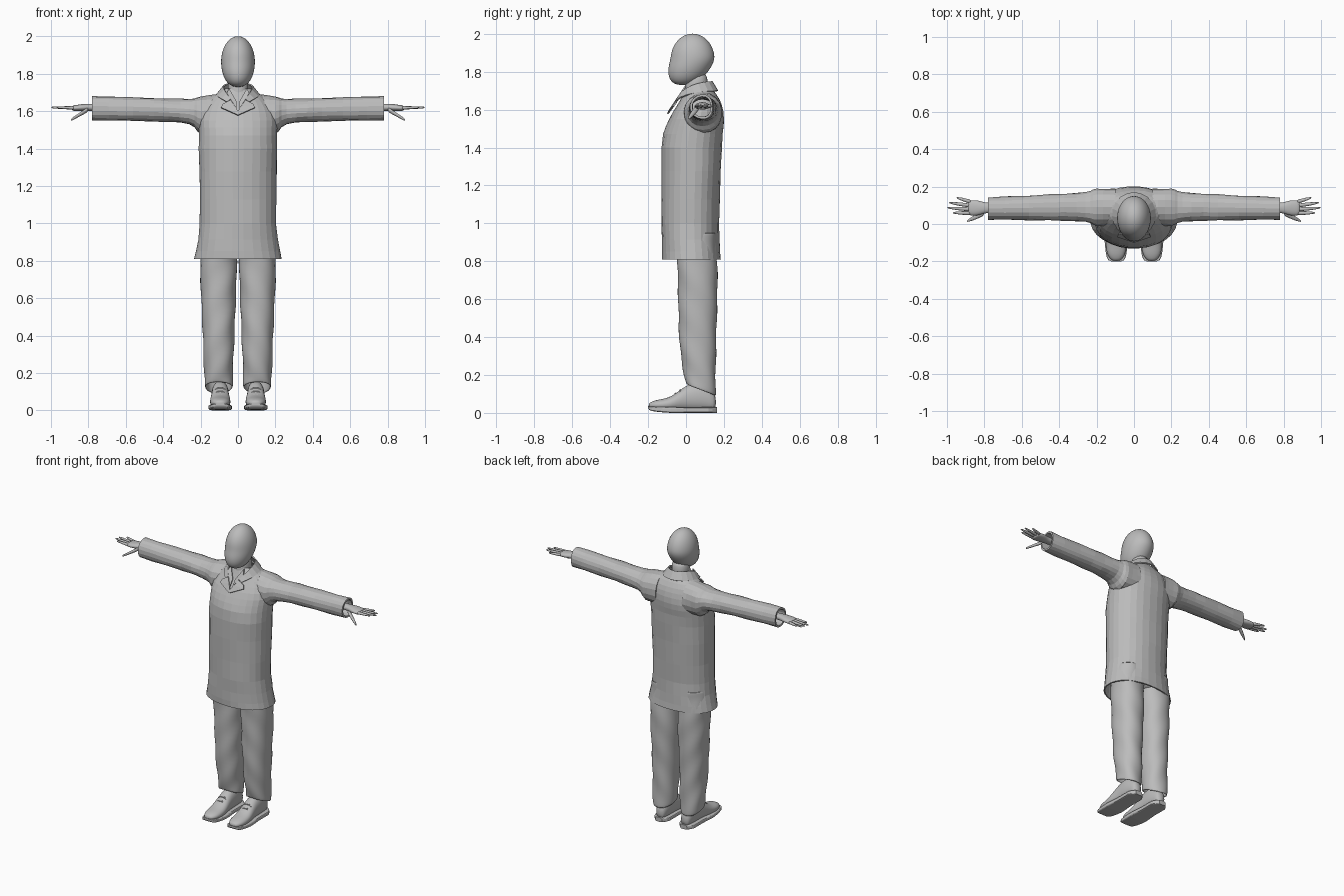
import bpy
import bmesh
from math import sin, cos, pi, radians, copysign

default = bpy.data.objects.get("Cube")
if default:
    bpy.data.objects.remove(default, do_unlink=True)

grey = bpy.data.materials.new("plain grey")
grey.use_nodes = True
COLOUR = (0.5, 0.5, 0.5, 1)
grey.diffuse_color = COLOUR
grey.node_tree.nodes["Principled BSDF"].inputs["Base Color"].default_value = COLOUR


def finish(name, bm, smooth=False, mirror=False, thick=0, subdivide=False):
    """Turn a bmesh into a finished object with its modifiers."""
    bmesh.ops.recalc_face_normals(bm, faces=bm.faces)
    for face in bm.faces:
        face.smooth = smooth
    mesh = bpy.data.meshes.new(name)
    bm.to_mesh(mesh)
    bm.free()
    mesh.materials.append(grey)
    obj = bpy.data.objects.new(name, mesh)
    bpy.context.collection.objects.link(obj)
    if mirror:
        obj.modifiers.new("Mirror", "MIRROR")
    if thick:
        solid = obj.modifiers.new("Thickness", "SOLIDIFY")
        solid.thickness = thick
        solid.offset = -1
    if subdivide:
        obj.modifiers.new("Subdivision", "SUBSURF").levels = 1


def sample(keys, f):
    """Read a smooth curve through evenly spaced keys, without overshoot."""
    if not isinstance(keys, (tuple, list)):
        return keys
    last = len(keys) - 1
    i = min(int(f * last), last - 1)
    t = f * last - i
    before, start, end, after = (keys[max(0, min(last, i + k))] for k in (-1, 0, 1, 2))
    slope_in, slope_out = (end - before) / 2, (after - start) / 2
    ease = t * t * (3 - 2 * t)
    value = (start + (end - start) * ease + slope_in * t * (1 - t) ** 2
             - slope_out * t * t * (1 - t))
    return max(min(start, end), min(max(start, end), value))


def loft(name, axis, along, middle, half, low, high, rings=12, sides=16,
         power=2.2, caps=True, ripple=0, tilt=0, **options):
    """Skin rounded rings along an axis; each measure is a constant or curve keys."""
    bm = bmesh.new()
    loops = []
    for r in range(rings):
        f = r / (rings - 1)
        at, mid, wide, bottom, top = (sample(k, f) for k in (along, middle, half, low, high))
        loop = []
        for i in range(sides):
            angle = 2 * pi * (i + 0.5) / sides
            c, s = cos(angle), sin(angle)
            u = copysign(abs(c) ** (2 / power), c)
            v = copysign(abs(s) ** (2 / power), s)
            fold = ripple * sin(3 * angle + 30 * at)
            a = mid + u * (wide + fold)
            b = (bottom + top) / 2 + v * ((top - bottom) / 2 + fold)
            p = at - tilt * v * (1 - f) ** 6
            loop.append(bm.verts.new({"x": (p, a, b), "y": (a, p, b), "z": (a, b, p)}[axis]))
        loops.append(loop)
    for one, two in zip(loops, loops[1:]):
        for i in range(sides):
            j = (i + 1) % sides
            bm.faces.new((one[i], one[j], two[j], two[i]))
    if caps:
        bm.faces.new(loops[0])
        bm.faces.new(loops[-1])
    finish(name, bm, **options)


def strip(name, inner, outer):
    """Mirrored strip of cloth between two edges."""
    bm = bmesh.new()
    tops = [bm.verts.new(p) for p in inner]
    lows = [bm.verts.new(p) for p in outer]
    for i in range(len(tops) - 1):
        bm.faces.new((tops[i], lows[i], lows[i + 1], tops[i + 1]))
    finish(name, bm, mirror=True, thick=0.008)


def collar_edge(radius, centre, depth, height, drop):
    """Edge that runs round the neck from the back and falls towards the chest."""
    edge = []
    for i in range(9):
        angle = radians(150) * i / 8
        edge.append((radius * sin(angle), centre + depth * cos(angle),
                     height - drop * (i / 8) ** 3))
    return edge


SOFT = dict(smooth=True, subdivide=True)

# Head: an egg whose lower half moves forward into the jaw
heights = [sin(radians(angle)) for angle in range(-85, 86, 10)]
swell = [(1 - t * t) ** (0.4 if t < 0 else 0.5) for t in heights]
centres = [0.035 + 0.05 * min(t, 0) for t in heights]
loft("head", "z",
     along=[1.865 + 0.136 * t for t in heights],
     middle=0,
     half=[0.092 * s for s in swell],
     low=[c - 0.118 * s for c, s in zip(centres, swell)],
     high=[c + 0.118 * s for c, s in zip(centres, swell)],
     rings=len(heights), sides=20, power=2, **SOFT)
loft("neck", "z", along=(1.6, 1.8), middle=0, half=0.056,
     low=(-0.02, 0), high=0.115, rings=4, **SOFT)

# Long coat body, open at the hem
loft("coat_body", "z",
     along=(0.81, 1, 1.4, 1.55, 1.65, 1.72),
     middle=0,
     half=(0.235, 0.205, 0.21, 0.21, 0.17, 0.07),
     low=(-0.125, -0.13, -0.13, -0.09, -0.03, 0),
     high=(0.185, 0.175, 0.19, 0.2, 0.18, 0.13),
     rings=16, sides=28, caps=False, ripple=0.0015, thick=0.008)

# Sleeves, open at the cuffs
loft("sleeves", "x",
     along=(0.1, 0.2, 0.26, 0.45, 0.78),
     middle=(0.09, 0.09, 0.09, 0.083),
     half=(0.1, 0.1, 0.08, 0.07, 0.06),
     low=(1.48, 1.48, 1.53, 1.545, 1.55),
     high=(1.69, 1.68, 1.665, 1.67, 1.68),
     rings=13, sides=18, caps=False, ripple=0.002, mirror=True, thick=0.012)

# Folded collar, lapels and shirt collar
strip("coat_collar", collar_edge(0.08, 0.04, 0.1, 1.75, 0.085),
      collar_edge(0.118, 0.05, 0.12, 1.7, 0.05))
strip("lapels",
      [(0.04, -0.05, 1.66), (0.02, -0.07, 1.63), (0, -0.09, 1.6)],
      [(0.08, -0.055, 1.64), (0.09, -0.07, 1.62), (0, -0.1, 1.58)])
strip("shirt_collar",
      [(0.05, 0, 1.72), (0.01, -0.04, 1.65)],
      [(0.06, -0.02, 1.69), (0.01, -0.07, 1.61)])

# Hands
loft("palms", "x", along=(0.72, 0.79, 0.84, 0.89), middle=0.086,
     half=(0.028, 0.028, 0.043, 0.04), low=1.6, high=(1.64, 1.64, 1.63),
     rings=7, sides=12, mirror=True, **SOFT)


def digit(name, root, tip, radius):
    """Tapered finger running outward from the palm."""
    (x, y, z), (tip_x, tip_y, tip_z) = root, tip
    loft(name, "x", along=(x, tip_x), middle=(y, tip_y), half=(radius, radius, radius / 3),
         low=(z - radius, tip_z - radius / 2), high=(z + radius, tip_z + radius / 2),
         rings=5, sides=8, power=2, mirror=True, **SOFT)


reach = {"index": 0.97, "middle": 1, "ring": 0.99, "little": 0.95}
for i, (finger, tip_x) in enumerate(reach.items()):
    digit(finger + "_fingers", (0.87, 0.058 + 0.02 * i, 1.617),
          (tip_x, 0.06 + 0.027 * i, 1.62), 0.011)
digit("thumbs", (0.8, 0.06, 1.61), (0.895, 0.014, 1.552), 0.015)

# Trousers with a slanted open hem, and the hips that close them
loft("trouser_legs", "z",
     along=(0.12, 0.95),
     middle=0.104,
     half=(0.075, 0.084, 0.098, 0.1),
     low=(0, -0.035, -0.045, -0.055),
     high=(0.157, 0.16, 0.168, 0.155),
     rings=18, sides=20, caps=False, ripple=0.004, tilt=0.03,
     mirror=True, thick=0.006, **SOFT)
loft("trouser_hips", "z", along=(0.84, 1.05), middle=0, half=0.18,
     low=-0.06, high=0.15, rings=3, smooth=True)

# Shoes
loft("shoe_uppers", "y",
     along=(-0.197, -0.16, -0.08, 0, 0.08, 0.16),
     middle=0.095,
     half=(0.02, 0.05, 0.056, 0.047, 0.046, 0.03),
     low=(0.025, 0.01, 0.01, 0.01),
     high=(0.05, 0.068, 0.085, 0.145, 0.16, 0.1),
     rings=11, mirror=True, **SOFT)
loft("shoe_soles", "y",
     along=(-0.2, -0.18, -0.08, 0.02, 0.12, 0.163),
     middle=0.095,
     half=(0.025, 0.05, 0.063, 0.056, 0.056, 0.025),
     low=(0.025, 0.01, 0, 0, 0, 0),
     high=(0.036, 0.03, 0.03),
     rings=16, sides=20, power=5, mirror=True)

# Laces crossing each instep
for i in range(3):
    y, z = -0.08 + 0.025 * i, 0.085 + 0.019 * i
    loft(f"laces_{i + 1}", "x", along=(0.066, 0.124), middle=y, half=0.005,
         low=(z - 0.02, z - 0.01, z - 0.01, z - 0.02),
         high=(z - 0.008, z + 0.003, z + 0.003, z - 0.008),
         rings=4, sides=6, mirror=True)
